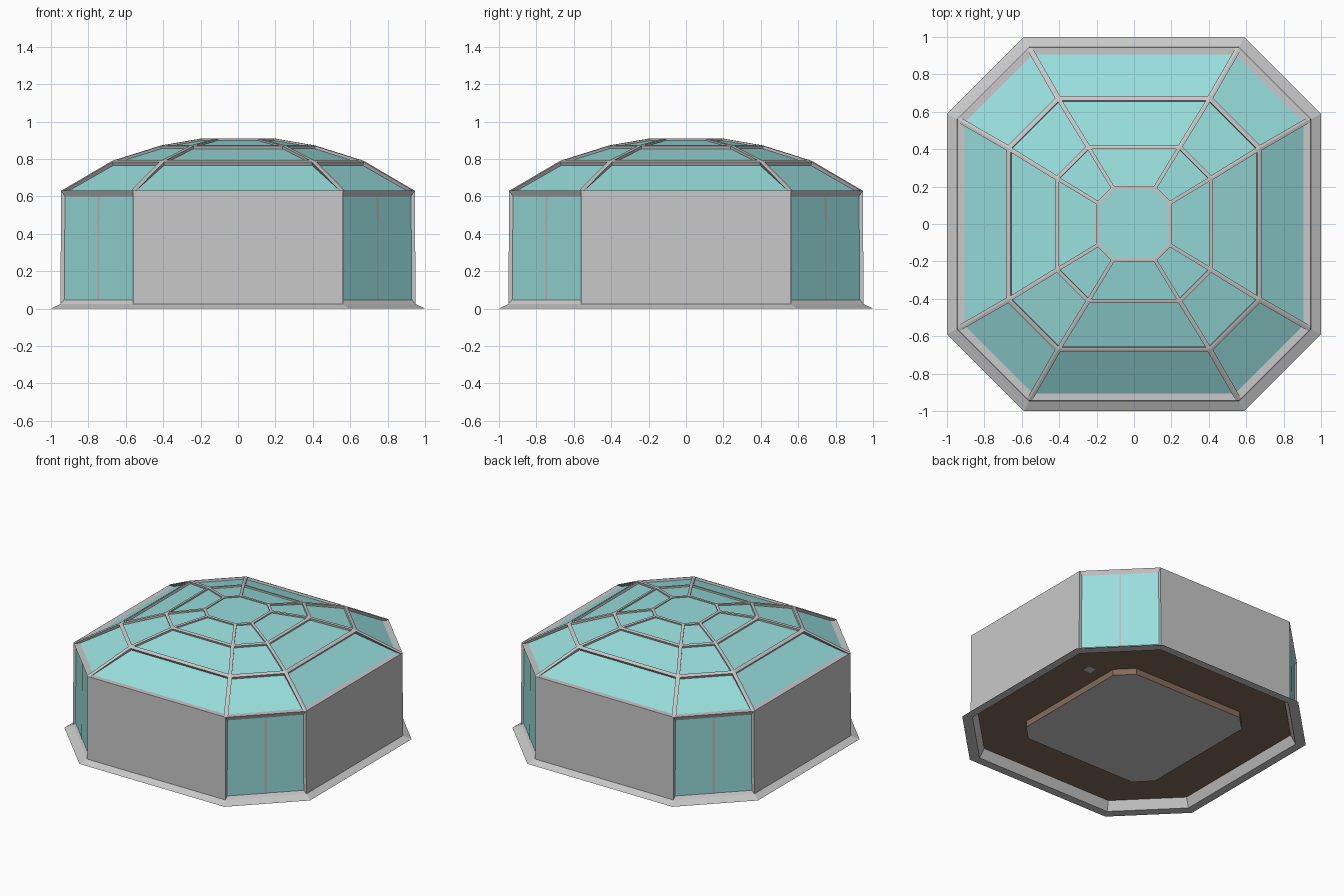
import bpy
import math
from mathutils import Vector

if "Cube" in bpy.data.objects:
    bpy.data.objects.remove(bpy.data.objects["Cube"])


def material(name, rgb):
    m = bpy.data.materials.new(name)
    m.diffuse_color = (*rgb, 1)
    m.use_nodes = True
    m.node_tree.nodes["Principled BSDF"].inputs["Base Color"].default_value = m.diffuse_color
    return m


GREY = material("light grey metal", (0.58, 0.58, 0.58))
GLASS = material("teal glass", (0.31, 0.73, 0.72))
BROWN = material("brown floor", (0.235, 0.15, 0.105))
SEAM = material("door seam", (0.55, 0.48, 0.47))


def make(name, faces, mat):
    """Object from a list of faces, each a list of points wound outward."""
    verts, index, polys = [], {}, []
    for f in faces:
        ids = []
        for p in f:
            key = tuple(round(c, 5) for c in p)
            if key not in index:
                index[key] = len(verts)
                verts.append(key)
            if index[key] not in ids:
                ids.append(index[key])
        if len(ids) > 2:
            polys.append(ids)
    me = bpy.data.meshes.new(name)
    me.from_pydata(verts, [], polys)
    me.materials.append(mat)
    ob = bpy.data.objects.new(name, me)
    bpy.context.collection.objects.link(ob)
    return ob


def octagon(e, s, z):
    """Chamfered square: half extent e, half side s. Even edges are diagonal."""
    xy = [(s, -e), (e, -s), (e, s), (s, e), (-s, e), (-e, s), (-e, -s), (-s, -e)]
    return [Vector((x, y, z)) for x, y in xy]


def side(lo, hi, i):
    j = (i + 1) % 8
    return [lo[i], lo[j], hi[j], hi[i]]


def band(lo, hi):
    return [side(lo, hi, i) for i in range(8)]


def bridge(outer, inner):
    n = len(outer)
    return [[outer[k], outer[(k + 1) % n], inner[(k + 1) % n], inner[k]] for k in range(n)]


def framed_panel(quad, m, recess, eave=False):
    """Frame border plus recessed pane; an eave panel has a flat lower ledge."""
    a, b, c, d = quad
    u = (b - a).normalized()
    mid0, mid1 = (a + b) / 2, (c + d) / 2
    h = (mid1 - mid0).length
    v = (mid1 - mid0) / h
    n = u.cross(v)
    w0, w1 = (b - a).length / 2, (c - d).length / 2
    slack = m * math.hypot(1, (w0 - w1) / h)

    def at(t, sgn):
        return mid0 + v * t + u * sgn * (w0 + (w1 - w0) * t / h - slack)
    low = 0 if eave else m
    inner = [at(low, -1), at(low, 1), at(h - m, 1), at(h - m, -1)]
    pane = [p - n * recess for p in inner]
    if eave:
        flat = Vector((n.x, n.y, 0))
        for k in (0, 1):
            pane[k] = inner[k] - flat * (recess / flat.length_squared)
    return bridge(quad, inner) + bridge(inner, pane), pane


# Base skirt: sloping outside, flat rim and bevel underneath
outer = octagon(1.0, 0.59, 0)
foot = octagon(0.95, 0.562, 0.024)
rim = octagon(0.94, 0.555, 0)
under = octagon(0.91, 0.54, 0.065)
make("base_skirt", band(outer, foot) + bridge(rim, outer) + bridge(under, rim), GREY)

# Floor, lowered slab and small hatch on the underside
make("floor", [under[::-1]], BROWN)
slab_top, slab_low = octagon(0.56, 0.45, 0.065), octagon(0.56, 0.45, 0.02)
make("slab_edge", band(slab_low, slab_top), BROWN)
make("slab_bottom", [slab_low[::-1]], GREY)
make("floor_hatch", [[Vector((0.68 + x, 0.35 + y, 0.062)) for x, y in
                      ((-.03, -.03), (-.03, .03), (.03, .03), (.03, -.03))]], GREY)

# Walls: solid on the four main sides, glass doors across the corners
eave = octagon(0.945, 0.562, 0.63)
g_low, g_high = octagon(0.929, 0.562, 0.045), octagon(0.925, 0.562, 0.6)
for i, place in zip(range(1, 8, 2), ("right", "back", "left", "front")):
    make(place + "_wall", [side(foot, eave, i)], GREY)
for i, place in zip(range(0, 8, 2), ("front_right", "back_right", "back_left", "front_left")):
    pane = side(g_low, g_high, i)
    make(place + "_door_frame", bridge(side(foot, eave, i), pane), GREY)
    make(place + "_door_glass", [pane], GLASS)
    a, b, c, d = pane
    u = (b - a).normalized()
    out = Vector((u.y, -u.x, 0)) * 0.003
    w = u * 0.006
    p, q = (a + b) / 2 + out, (c + d) / 2 + out
    make(place + "_door_seam", [[p - w, p + w, q + w, q - w]], SEAM)

# Domed roof: three tiers of recessed panes and a flat top pane
rings = [eave, octagon(0.672, 0.405, 0.79), octagon(0.412, 0.245, 0.872),
         octagon(0.192, 0.112, 0.91)]
frame, panes = [], []
for t, (margin, recess) in enumerate(((0.015, 0.02), (0.012, 0.015), (0.01, 0.01))):
    for i in range(8):
        f, pane = framed_panel(side(rings[t], rings[t + 1], i), margin, recess, t == 0)
        frame += f
        panes.append(pane)
top_in, top_pane = octagon(0.183, 0.108, 0.91), octagon(0.183, 0.108, 0.904)
frame += bridge(rings[3], top_in) + bridge(top_in, top_pane)
panes.append(top_pane)
make("roof_frame", frame, GREY)
make("roof_glass", panes, GLASS)
